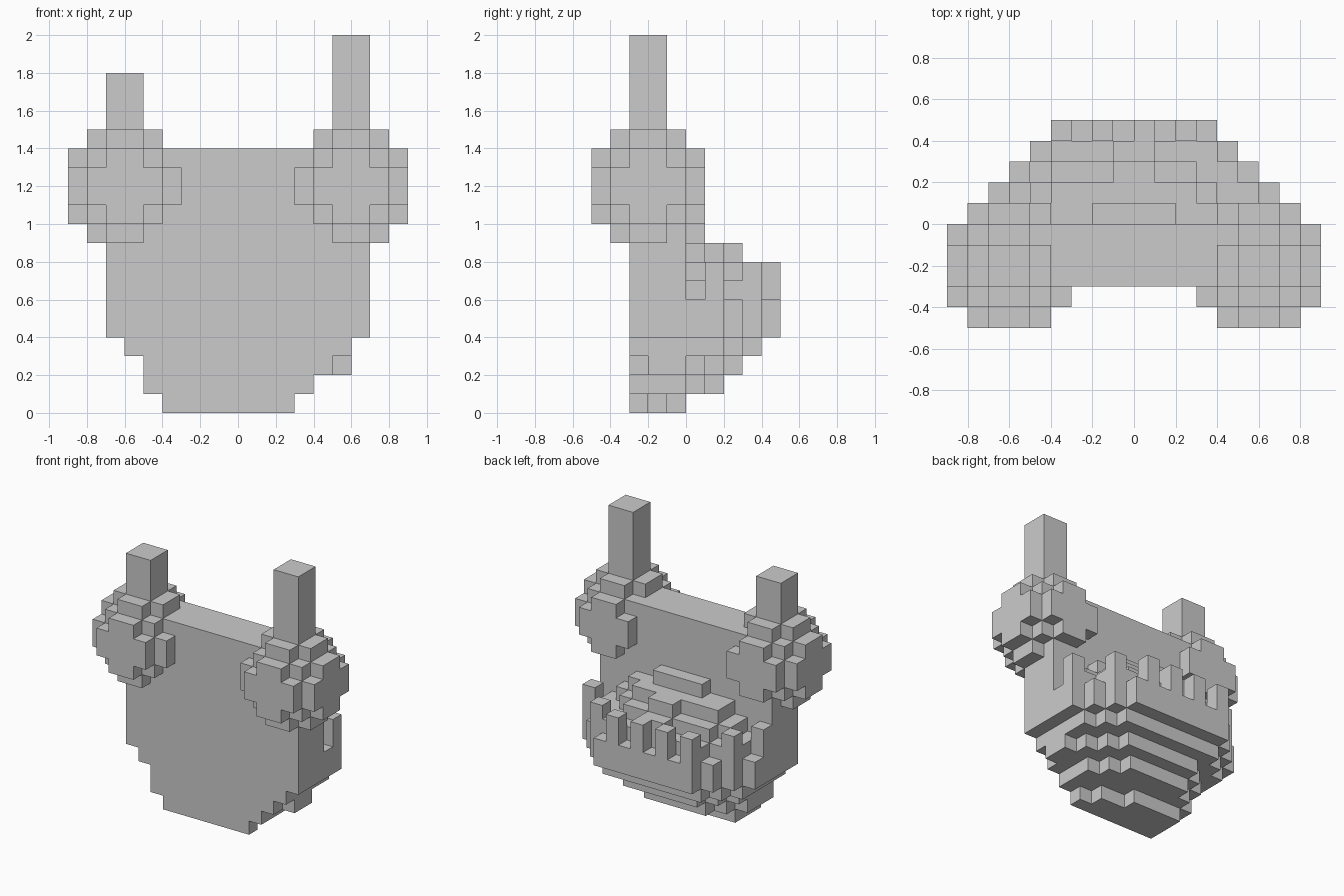
import bpy, bmesh
from mathutils import Vector

if "Cube" in bpy.data.objects:
    bpy.data.objects.remove(bpy.data.objects["Cube"])

S = 0.1          # cell size
occupied = set()  # all cells already claimed by a part
parts = {}


def box(x0, x1, y0, y1, z0, z1):
    """Cells of a box; limits are given in cell counts."""
    return {(x, y, z) for x in range(x0, x1)
            for y in range(y0, y1) for z in range(z0, z1)}


def ball(cx, cy, cz, r):
    return {(x, y, z) for (x, y, z) in box(cx - r, cx + r, cy - r, cy + r, cz - r, cz + r)
            if (x + .5 - cx) ** 2 + (y + .5 - cy) ** 2 + (z + .5 - cz) ** 2 < r * r}


def rows(z0, z1, y_start, spans):
    """One x span per successive row in y."""
    cells = set()
    for i, (a, b) in enumerate(spans):
        cells |= box(a, b, y_start + i, y_start + i + 1, z0, z1)
    return cells


def add_part(name, cells):
    cells = cells - occupied
    parts[name] = cells
    occupied.update(cells)


def build(name, cells):
    """Mesh only the outer skin, then merge flat areas."""
    bm = bmesh.new()
    for c in cells:
        for axis in range(3):
            for side in (0, 1):
                n = list(c)
                n[axis] += 1 if side else -1
                if tuple(n) in occupied:
                    continue
                u, v = (axis + 1) % 3, (axis + 2) % 3
                ring = []
                for du, dv in ((0, 0), (1, 0), (1, 1), (0, 1)):
                    p = Vector(c)
                    p[axis] += side
                    p[u] += du
                    p[v] += dv
                    ring.append(bm.verts.new(p * S))
                bm.faces.new(ring if side else ring[::-1])
    bmesh.ops.remove_doubles(bm, verts=bm.verts, dist=0.001)
    bmesh.ops.dissolve_limit(bm, angle_limit=0.02, verts=bm.verts, edges=bm.edges)
    me = bpy.data.meshes.new(name)
    bm.to_mesh(me)
    bm.free()
    bpy.context.collection.objects.link(bpy.data.objects.new(name, me))


# Back plate
add_part("back_plate", box(-7, 7, -3, 0, 4, 14))

# Round knobs with unequal posts
for side, cx, top in (("left", -6, 18), ("right", 6, 20)):
    add_part(side + "_post", box(cx - 1, cx + 1, -3, -1, 14, top))
    add_part(side + "_knob", ball(cx, -2, 12, 3))

# Rounded basket underside, slightly worn on the right
bottom = rows(0, 1, -3, [(-4, 3), (-4, 2), (-4, 0)])
bottom |= rows(1, 2, -3, [(-5, 4)] * 3 + [(-4, 3), (-3, 2)])
bottom |= rows(2, 3, -3, [(-5, 5)] * 4 + [(-4, 4), (-3, 3)])
bottom |= box(5, 6, -2, 0, 2, 3)
bottom |= rows(3, 4, -3, [(-6, 6)] * 5 + [(-5, 5), (-4, 4)])
add_part("basket_bottom", bottom)

# Basket wall
add_part("basket_wall", rows(4, 6, 0, [(-7, 7), (-7, 7), (-6, 6), (-5, 5), (-4, 4)]))

# Rim posts: every second cell around the edge
edge = [(-7, 0), (-7, 1), (-6, 2), (-5, 3)] + [(x, 4) for x in range(-4, 4)]
edge += [(4, 3), (5, 2), (6, 1), (6, 0)]
rim = set()
for x, y in edge[::2]:
    rim |= box(x, x + 1, y, y + 1, 6, 8)
add_part("rim_posts", rim)

# Heaped filling in layers
heap = rows(6, 7, 0, [(-6, 6), (-6, 6), (-5, 5), (-4, 4)])
heap |= rows(7, 8, 0, [(-5, 5), (-5, 4), (-4, 3), (-1, 1)])
heap |= rows(8, 9, 0, [(-4, 4), (-4, 3), (-1, 1)])
heap |= rows(9, 10, 0, [(-2, 2)])
add_part("heaped_filling", heap)

for name, cells in parts.items():
    build(name, cells)
